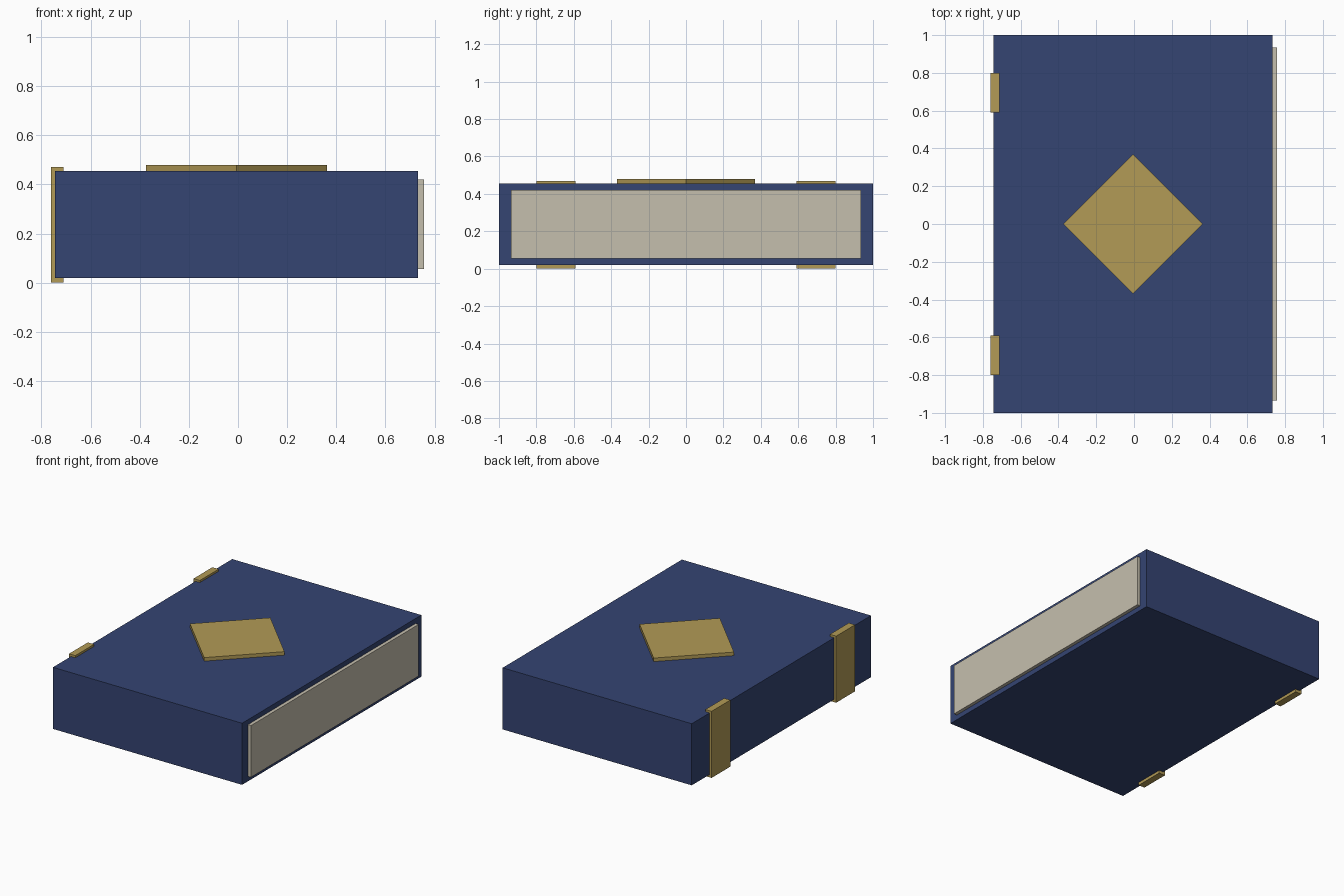
import bpy

cube = bpy.data.objects.get("Cube")
if cube:
    bpy.data.objects.remove(cube, do_unlink=True)


def make_material(name, color):
    mat = bpy.data.materials.new(name)
    mat.use_nodes = True
    mat.diffuse_color = (*color, 1)
    mat.node_tree.nodes["Principled BSDF"].inputs["Base Color"].default_value = (*color, 1)
    return mat


def finish(name, mat):
    obj = bpy.context.object
    obj.name = name
    obj.data.materials.append(mat)
    return obj


def box(name, low, high, mat):
    center = [(a + b) / 2 for a, b in zip(low, high)]
    bpy.ops.mesh.primitive_cube_add(size=1, location=center)
    obj = finish(name, mat)
    obj.scale = [b - a for a, b in zip(low, high)]
    bpy.ops.object.transform_apply(location=False, rotation=False, scale=True)
    return obj


blue = make_material("cover blue", (0.035, 0.058, 0.17))
gold = make_material("brass gold", (0.445, 0.325, 0.092))
cream = make_material("page cream", (0.56, 0.52, 0.42))

# Solid book body and the page block standing out of its open edge
box("cover", (-0.745, -1, 0.02), (0.732, 1, 0.455), blue)
box("pages", (0.6, -0.935, 0.055), (0.756, 0.935, 0.42), cream)

# Metal bands wrapping the spine, front and back
for label, side in (("front", -1), ("back", 1)):
    y = side * 0.695
    box(f"{label}_spine_band", (-0.76, y - 0.105, 0), (-0.711, y + 0.105, 0.47), gold)

# Raised diamond emblem on the cover
bpy.ops.mesh.primitive_cylinder_add(vertices=4, radius=0.369, depth=0.04,
                                    location=(-0.006, 0, 0.46))
finish("diamond_emblem", gold)
